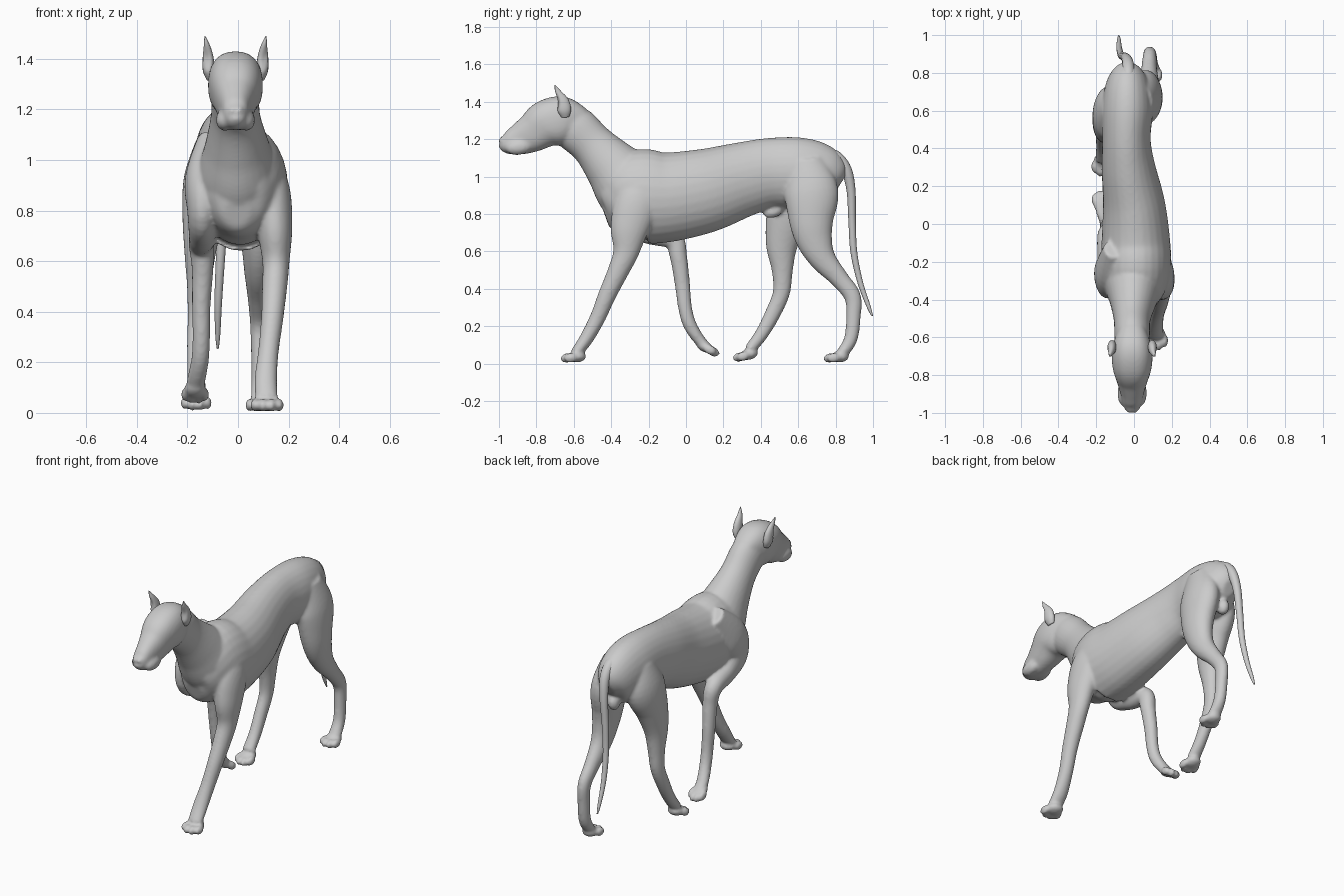
import bpy, bmesh
from mathutils import Vector, Matrix

X = Vector((1, 0, 0))


def spline(pts, steps):
    """Catmull-Rom resampling of (x, y, z, half width, half depth) sections."""
    P = [pts[0]] + list(pts) + [pts[-1]]
    out = []
    for i in range(1, len(P) - 2):
        for s in range(steps):
            t = s / steps
            out.append([0.5 * (2 * b + (c - a) * t + (2 * a - 5 * b + 4 * c - d) * t ** 2
                               + (3 * b - a - 3 * c + d) * t ** 3)
                        for a, b, c, d in zip(P[i - 1], P[i], P[i + 1], P[i + 2])])
    return out + [list(pts[-1])]


def loft(bm, pts, power=1.0, sides=28, steps=6):
    """Skin rounded sections set square to the path."""
    from math import cos, sin, pi
    rows = spline(pts, steps)
    bend = lambda v: (1 if v > 0 else -1) * abs(v) ** power
    rings = []
    for i, r in enumerate(rows):
        p = Vector(r[:3])
        t = (Vector(rows[min(i + 1, len(rows) - 1)][:3]) - Vector(rows[max(i - 1, 0)][:3])).normalized()
        u = (X - t * X.dot(t)).normalized()
        v = t.cross(u)
        rings.append([bm.verts.new(p + u * r[3] * bend(cos(2 * pi * k / sides))
                                   + v * r[4] * bend(sin(2 * pi * k / sides))) for k in range(sides)])
    for a, b in zip(rings, rings[1:]):
        for k in range(sides):
            n = (k + 1) % sides
            bm.faces.new((a[k], a[n], b[n], b[k]))
    bm.faces.new(rings[0][::-1])
    bm.faces.new(rings[-1])


def ball(bm, c, r, forward=(0, -1, 0)):
    """Ellipsoid: r = (across, along forward, thickness)."""
    f = Vector(forward).normalized()
    m = Matrix((X, f, X.cross(f))).transposed().to_4x4()
    bmesh.ops.create_uvsphere(bm, u_segments=20, v_segments=12, radius=1,
                              matrix=Matrix.Translation(c) @ m @ Matrix.Diagonal((*r, 1)))


def paw(bm, c, forward, spread=1.0):
    """Pad with four toes."""
    c, f = Vector(c), Vector(forward).normalized()
    ball(bm, c - f * 0.012, (0.048 * spread, 0.05, 0.03), f)
    for dx, df in ((-0.044, 0.022), (-0.016, 0.042), (0.016, 0.042), (0.044, 0.022)):
        ball(bm, c + X * dx * spread + f * df - Vector((0, 0, 0.004)), (0.0175 * spread, 0.036, 0.026), f)


def finish(name, bm):
    bmesh.ops.recalc_face_normals(bm, faces=bm.faces)
    for f in bm.faces:
        f.smooth = True
    me = bpy.data.meshes.new(name)
    bm.to_mesh(me)
    bm.free()
    ob = bpy.data.objects.new(name, me)
    bpy.context.collection.objects.link(ob)
    return ob


bm = bmesh.new()

# Torso
loft(bm, [(0, -.435, .80, .05, .06), (0, -.41, .81, .10, .13), (.005, -.35, .845, .15, .205),
          (.01, -.25, .89, .185, .255), (.01, -.1, .89, .182, .24), (.0, .1, .925, .165, .225),
          (-.03, .3, .985, .142, .2), (-.04, .45, 1.02, .128, .187), (-.035, .6, 1.02, .135, .19),
          (-.035, .72, 1.0, .12, .175), (-.035, .79, .98, .09, .13), (-.035, .825, .96, .04, .05)])

# Neck
loft(bm, [(-.01, -.66, 1.31, .085, .10), (-.01, -.59, 1.255, .094, .122), (-.01, -.5, 1.17, .098, .118),
          (-.005, -.4, 1.06, .125, .15), (0, -.3, .95, .16, .195), (0, -.2, .9, .15, .2)])

# Head
loft(bm, [(-.01, -.55, 1.29, .07, .08), (-.01, -.65, 1.30, .104, .128), (-.01, -.74, 1.285, .106, .127),
          (-.01, -.82, 1.235, .083, .105), (-.01, -.89, 1.2, .063, .085), (-.01, -.95, 1.18, .05, .062),
          (-.01, -.985, 1.178, .035, .038), (-.01, -.997, 1.18, .012, .015)], power=.85)
for s in (-1, 1):
    ball(bm, (-.01 + s * .042, -.895, 1.158), (.036, .072, .042), (0, -1, -.12))     # jowl
    ball(bm, (-.01 + s * .055, -.785, 1.335), (.032, .045, .03), (0, -1, -.6))       # brow
    ball(bm, (-.01 + s * .014, -.985, 1.195), (.016, .018, .016))                    # nose

# Front leg, forward
loft(bm, [(.10, -.17, 1.02, .05, .06), (.13, -.25, .88, .075, .12), (.145, -.30, .73, .07, .105),
          (.15, -.32, .6, .054, .07), (.145, -.36, .5, .05, .057), (.135, -.42, .37, .044, .048),
          (.12, -.475, .24, .041, .042), (.11, -.535, .13, .045, .037), (.113, -.59, .055, .045, .03)])
paw(bm, (.115, -.595, .036), (0, -1, -.05), 1.08)

# Front leg, lifted
loft(bm, [(-.11, -.13, 1.08, .05, .06), (-.135, -.25, .92, .075, .11), (-.14, -.29, .79, .06, .1),
          (-.14, -.2, .71, .055, .07), (-.145, -.07, .665, .05, .055), (-.14, -.04, .57, .043, .046),
          (-.145, -.02, .43, .037, .041), (-.145, -.005, .3, .035, .037), (-.15, .02, .21, .035, .036),
          (-.165, .07, .13, .037, .031), (-.17, .12, .085, .036, .022)])
paw(bm, (-.17, .11, .087), (0, .8, -.42), .9)

# Hind leg, trailing
loft(bm, [(.03, .64, 1.08, .07, .1), (.06, .67, .92, .085, .145), (.075, .67, .76, .077, .118),
          (.08, .69, .65, .065, .095), (.08, .735, .555, .055, .07), (.08, .82, .455, .042, .05),
          (.083, .89, .36, .036, .045), (.085, .895, .25, .034, .039), (.088, .88, .13, .035, .036),
          (.09, .83, .05, .04, .03)])
paw(bm, (.09, .81, .036), (0, -1, -.05))

# Hind leg, forward
loft(bm, [(-.1, .6, 1.06, .07, .1), (-.125, .59, .92, .09, .145), (-.14, .54, .77, .08, .115),
          (-.15, .512, .63, .062, .085), (-.155, .515, .5, .047, .057), (-.16, .51, .38, .039, .046),
          (-.165, .465, .27, .037, .042), (-.165, .405, .16, .036, .036), (-.165, .34, .075, .04, .03)])
paw(bm, (-.165, .325, .048), (0, -1, -.22))

# Underside details
ball(bm, (-.035, .465, .815), (.03, .055, .035), (0, -1, -.3))
ball(bm, (-.035, .765, .86), (.035, .04, .05))

# Skin everything into one smooth body
body = finish("body", bm)
m = body.modifiers.new("skin", 'REMESH')
m.mode = 'VOXEL'
m.voxel_size = 0.009
m.use_smooth_shade = True
m = body.modifiers.new("soften", 'SMOOTH')
m.factor = 0.5
m.iterations = 8

# Tail
bm = bmesh.new()
loft(bm, [(-.03, .74, 1.12, .035, .035), (-.03, .80, 1.105, .034, .034), (-.033, .855, 1.04, .03, .03),
          (-.045, .882, .93, .025, .024), (-.06, .888, .77, .021, .02), (-.07, .897, .6, .018, .018),
          (-.078, .93, .44, .015, .015), (-.08, .975, .31, .01, .011), (-.08, .996, .255, .004, .004)], sides=16)
finish("tail", bm)

# Ears and eyes
for s, side in ((-1, "left"), (1, "right")):
    bm = bmesh.new()
    loft(bm, [(-.01 + s * .098, -.645, 1.32, .016, .022), (-.01 + s * .106, -.65, 1.355, .023, .036),
              (-.01 + s * .108, -.66, 1.40, .022, .034), (-.01 + s * .112, -.682, 1.445, .014, .02),
              (-.01 + s * .121, -.70, 1.49, .002, .002)], sides=16)
    # cup the outer front of the ear
    for v in bm.verts:
        d = (v.co - Vector((-.01 + s * .118, -.70, 1.40))) * 1.0
        d.z *= .5
        if d.length < .03:
            v.co.y += (.03 - d.length) * .6
    finish(side + "_ear", bm)
    bm = bmesh.new()
    ball(bm, (-.01 + s * .060, -.818, 1.305), (.016, .016, .012))
    finish(side + "_eye", bm)
